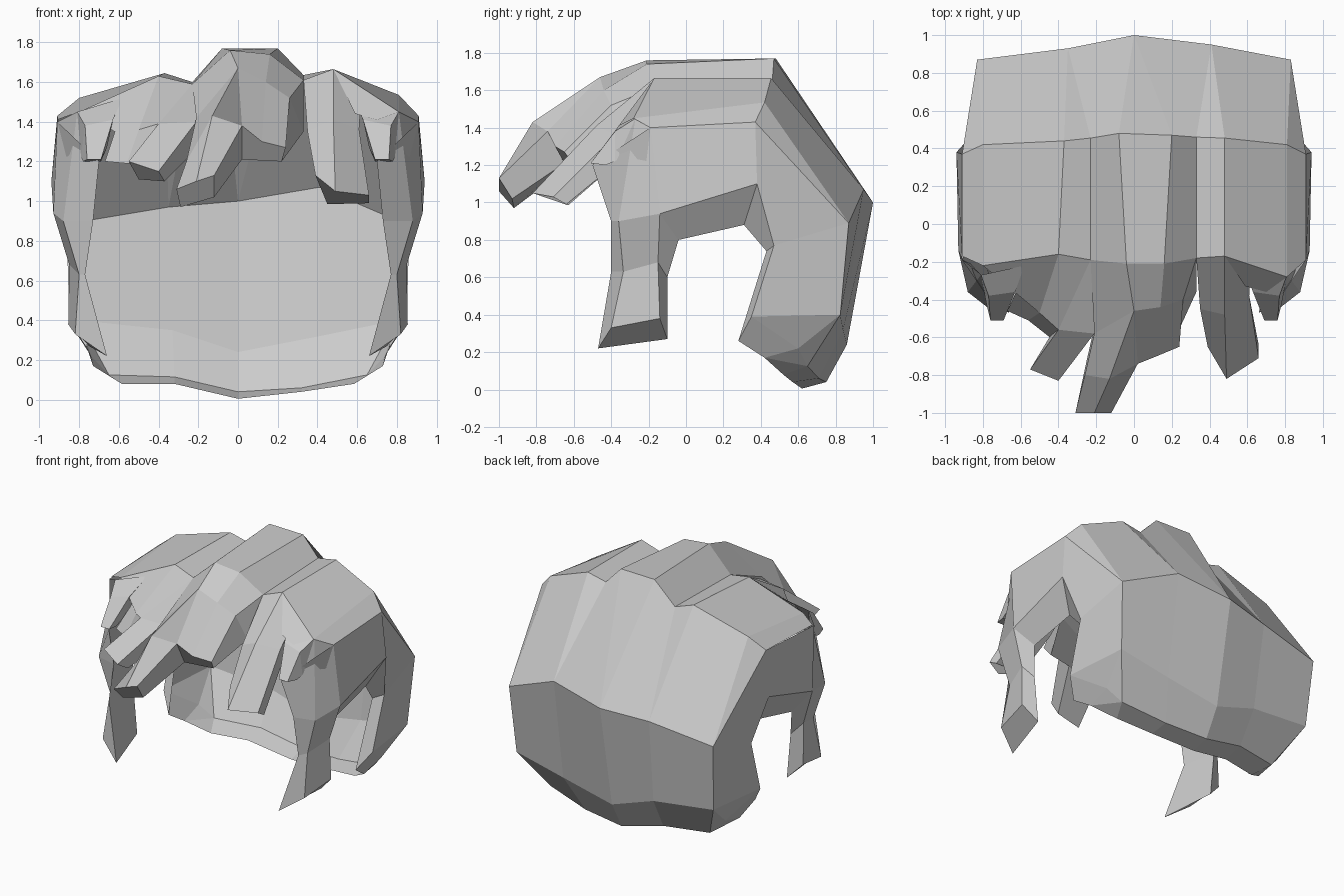
import bpy, bmesh
from mathutils import Vector


def make(name, verts, faces, mirror=False):
    """Flat-faced mesh from points and faces, optionally with a copy mirrored in x."""
    bm = bmesh.new()
    for s in ((1, -1) if mirror else (1,)):
        vs = [bm.verts.new((s * x, y, z)) for x, y, z in verts]
        for f in faces:
            bm.faces.new([vs[i] for i in f])
    bmesh.ops.remove_doubles(bm, verts=bm.verts, dist=0.0005)
    bmesh.ops.recalc_face_normals(bm, faces=bm.faces)
    me = bpy.data.meshes.new(name)
    bm.to_mesh(me)
    bm.free()
    ob = bpy.data.objects.new(name, me)
    bpy.context.collection.objects.link(ob)
    return ob


def loft(name, rows, closed=False, mirror=False):
    """Skin between rows of equal length; closed rows make a tube with a capped tip."""
    n = len(rows[0])
    verts = [p for r in rows for p in r]
    faces = []
    for r in range(len(rows) - 1):
        for c in range(n if closed else n - 1):
            d = (c + 1) % n
            q = [r * n + c, r * n + d, (r + 1) * n + d, (r + 1) * n + c]
            keep = []
            for i in q:     # collapse coincident corners into triangles
                if all((Vector(verts[i]) - Vector(verts[k])).length > 0.001 for k in keep):
                    keep.append(i)
            if len(keep) > 2:
                faces.append(keep)
    if closed:
        faces.append(list(range((len(rows) - 1) * n, len(rows) * n)))
    return make(name, verts, faces, mirror)


# Crown: ridged top between the front and the back rows
front = [(-.91, -.17, 1.41), (-.80, -.22, 1.45), (-.40, -.16, 1.63), (-.23, -.19, 1.59), (-.04, -.21, 1.76),
         (.16, -.21, 1.74), (.33, -.18, 1.61), (.48, -.17, 1.665), (.81, -.28, 1.45), (.91, -.19, 1.40)]
back = [(-.91, .37, 1.43), (-.80, .42, 1.52), (-.37, .44, 1.645), (-.23, .455, 1.60), (-.08, .48, 1.77),
        (.20, .47, 1.77), (.33, .46, 1.635), (.48, .455, 1.665), (.81, .42, 1.535), (.91, .37, 1.43)]
loft("crown", [front, back])

# Back of the hair: slope, wall, curl and bottom rim
wall = [
    [(-.83, .87, .89), (-.35, .93, .97), (0, 1, 1), (.41, .95, 1.07), (.83, .87, .89)],
    [(-.80, .825, .40), (-.33, .85, .35), (0, .86, .24), (.41, .84, .32), (.80, .825, .40)],
    [(-.65, .65, .125), (-.32, .72, .115), (0, .75, .04), (.32, .71, .06), (.65, .65, .125)],
    [(-.585, .52, .08), (-.32, .57, .08), (0, .62, .005), (.32, .57, .04), (.585, .52, .08)],
]
loft("back_slope", [back, [wall[0][i] for i in (0, 0, 1, 1, 2, 2, 3, 3, 4, 4)]])
loft("back_wall", wall)

# Sides: panel over the ear, rear corner and inward-turned edge
side = [
    (.91, -.19, 1.40), (.91, .37, 1.43), (.94, .38, 1.10), (.93, -.14, .94),    # 0-3 panel
    (.83, .87, .89), (.86, .47, .77), (.80, .825, .40), (.85, .35, .39),        # 4-7 rear
    (.74, .60, .22), (.65, .65, .125), (.585, .52, .08), (.73, .42, .17),       # 8-11 corner
    (.76, .28, .26), (.79, .43, .74), (.82, .31, .88), (.83, -.04, .80),        # 12-15 inner edge
]
make("side_panel", side, [
    (0, 1, 2, 3), (1, 4, 5, 2), (4, 6, 7, 5), (6, 8, 7), (6, 9, 8), (9, 10, 11), (9, 11, 8),
    (8, 11, 12, 7), (7, 12, 13, 5), (5, 13, 14, 2), (2, 14, 15, 3)], mirror=True)

# Sideburns hanging in front of the ears: inner, front, outer, rear columns
loft("sideburn", [
    [(.70, -.50, 1.20), (.81, -.27, 1.45), (.91, -.19, 1.40), (.91, -.19, 1.40)],
    [(.73, -.40, .90), (.88, -.36, .90), (.93, -.14, .94), (.83, -.04, .80)],
    [(.77, -.40, .63), (.80, -.335, .63), (.85, -.15, .68), (.78, -.10, .60)],
    [(.66, -.47, .22), (.82, -.40, .33), (.855, -.14, .38), (.75, -.10, .27)],
], closed=True, mirror=True)

# Small temple tufts
loft("temple_tuft", [
    [(.58, -.22, 1.52), (.81, -.27, 1.45), (.80, -.27, 1.30), (.66, -.26, 1.34)],
    [(.63, -.36, 1.41), (.77, -.38, 1.38), (.79, -.38, 1.22), (.66, -.35, 1.27)],
    [(.69, -.51, 1.21), (.76, -.51, 1.21), (.78, -.43, 1.20), (.69, -.43, 1.20)],
], closed=True, mirror=True)

# Central fringe lock sweeping forward
loft("centre_lock", [
    [(-.23, -.19, 1.59), (-.04, -.21, 1.76), (-.02, -.22, 1.60), (0, -.25, 1.38), (-.2, -.25, 1.40)],
    [(-.21, -.58, 1.42), (0, -.46, 1.67), (.01, -.46, 1.55), (0, -.45, 1.25), (-.2, -.5, 1.27)],
    [(-.26, -.80, 1.20), (-.13, -.82, 1.43), (.02, -.74, 1.38), (.02, -.65, 1.21), (-.25, -.72, 1.12)],
    [(-.31, -1.0, 1.06), (-.21, -1.0, 1.10), (-.12, -1.0, 1.13), (-.12, -.93, 1.02), (-.29, -.92, .97)],
], closed=True)

# Gore closing the ridge between the central lock and the wedge
make("ridge_gore", [(0, -.46, 1.67), (-.13, -.82, 1.43), (.02, -.74, 1.38)], [(0, 1, 2)])

# Short wedge to the right of it
loft("fringe_wedge", [
    [(-.04, -.21, 1.76), (.16, -.21, 1.74), (.33, -.18, 1.61), (.33, -.28, 1.36), (0, -.25, 1.38)],
    [(0, -.46, 1.67), (.14, -.44, 1.60), (.26, -.40, 1.52), (.33, -.36, 1.35), (0, -.45, 1.25)],
    [(.02, -.74, 1.38), (.12, -.70, 1.30), (.24, -.65, 1.27), (.22, -.60, 1.20), (.02, -.65, 1.21)],
], closed=True)

# Left fringe lock, broad at the root where it meets the central one
loft("left_lock", [
    [(-.23, -.19, 1.59), (-.10, -.25, 1.62), (-.14, -.30, 1.40), (-.36, -.28, 1.40)],
    [(-.40, -.56, 1.39), (-.21, -.58, 1.40), (-.22, -.56, 1.25), (-.40, -.52, 1.20)],
    [(-.55, -.77, 1.20), (-.40, -.83, 1.15), (-.37, -.75, 1.10), (-.50, -.71, 1.11)],
], closed=True)

# Brow sheet joining left lock and temple, with its underside
loft("left_brow", [
    [(-.80, -.22, 1.45), (-.40, -.16, 1.63), (-.23, -.19, 1.59)],
    [(-.62, -.35, 1.35), (-.50, -.47, 1.36), (-.40, -.56, 1.39)],
    [(-.67, -.46, 1.20), (-.56, -.51, 1.19), (-.42, -.62, 1.20)],
    [(-.66, -.36, 1.20), (-.52, -.40, 1.19), (-.40, -.50, 1.19)],
])

# Right fringe lock
loft("right_lock", [
    [(.33, -.18, 1.61), (.48, -.17, 1.665), (.62, -.22, 1.53), (.60, -.25, 1.38), (.36, -.25, 1.38)],
    [(.35, -.45, 1.35), (.48, -.48, 1.41), (.61, -.38, 1.36), (.60, -.36, 1.22), (.38, -.42, 1.20)],
    [(.39, -.65, 1.13), (.49, -.82, 1.05), (.66, -.71, 1.03), (.66, -.64, .99), (.45, -.63, .985)],
], closed=True)

# Brow sheet joining right lock and temple
loft("right_brow", [
    [(.48, -.17, 1.665), (.81, -.28, 1.45)],
    [(.59, -.33, 1.44), (.70, -.36, 1.41)],
])
